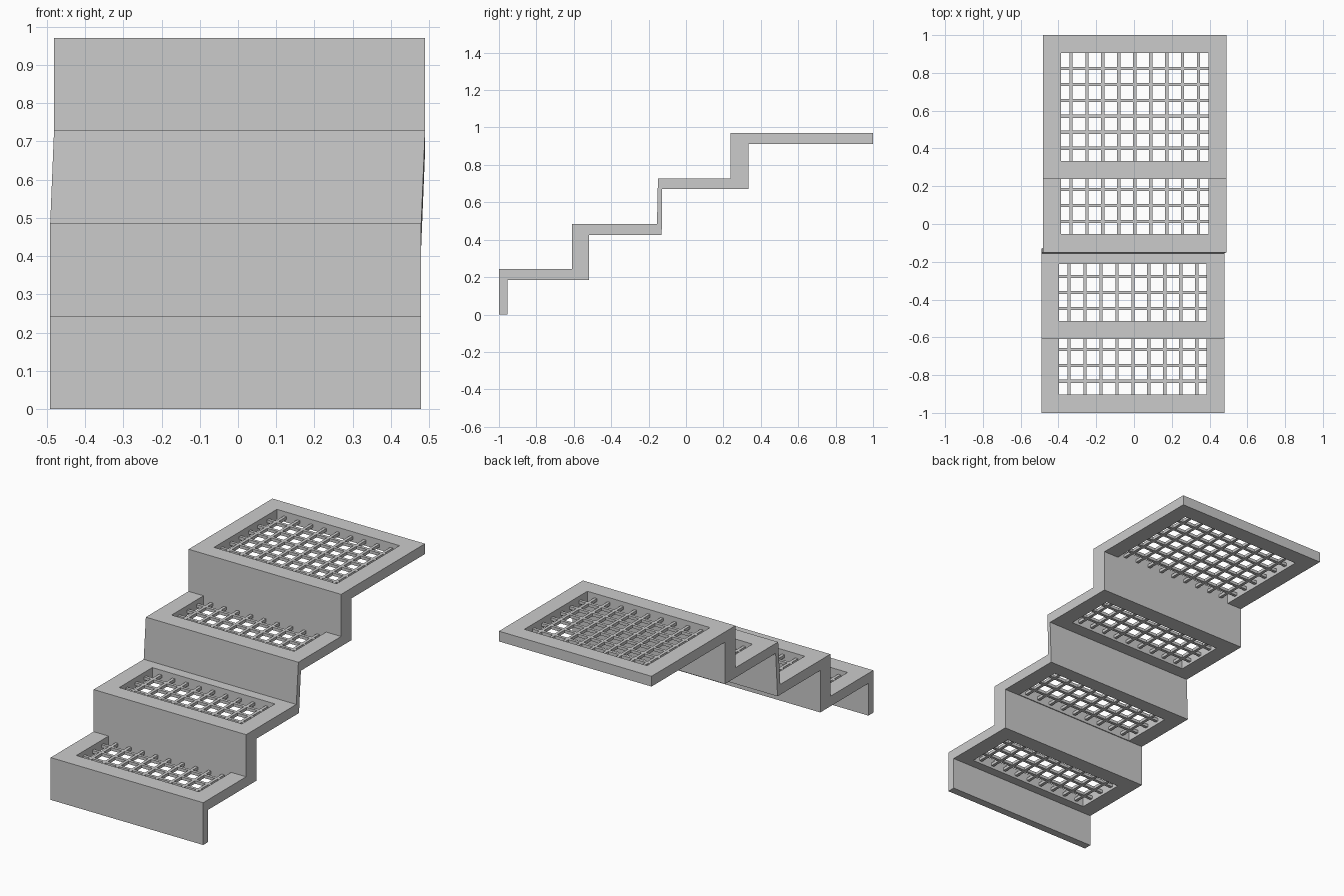
import bpy, bmesh
from mathutils import Matrix, Vector

if "Cube" in bpy.data.objects:
    bpy.data.objects.remove(bpy.data.objects["Cube"])

HALF = 0.485      # half width of the stairs
RAIL_IN = 0.39    # half width of the tread openings
BAR = 0.017       # grating bar thickness


def add_box(bm, lo, hi):
    lo, hi = Vector(lo), Vector(hi)
    m = Matrix.Translation((lo + hi) / 2) @ Matrix.Diagonal((*(hi - lo), 1))
    bmesh.ops.create_cube(bm, size=1, matrix=m)


def make_object(name, bm):
    bmesh.ops.recalc_face_normals(bm, faces=bm.faces)
    me = bpy.data.meshes.new(name)
    bm.to_mesh(me)
    bm.free()
    ob = bpy.data.objects.new(name, me)
    bpy.context.collection.objects.link(ob)
    return ob


def shift(z):
    # the upper flight sits slightly to the right of the lower one
    return 0.004 if z > 0.6 else -0.006


# Stair body: side profile (y, z) extruded across the width
profile = [(-1, 0), (-1, 0.243), (-0.61, 0.243), (-0.61, 0.485),
           (-0.155, 0.485), (-0.15, 0.728), (0.238, 0.728), (0.238, 0.97),
           (1, 0.97), (1, 0.911), (0.333, 0.911), (0.333, 0.671),
           (-0.127, 0.671), (-0.13, 0.426), (-0.518, 0.426), (-0.518, 0.185),
           (-0.955, 0.185), (-0.955, 0)]
bm = bmesh.new()
left = [bm.verts.new((shift(z) - HALF, y, z)) for y, z in profile]
right = [bm.verts.new((shift(z) + HALF, y, z)) for y, z in profile]
bm.faces.new(left)
bm.faces.new(right[::-1])
for i in range(len(profile)):
    j = (i + 1) % len(profile)
    bm.faces.new((left[i], left[j], right[j], right[i]))
body = make_object("stair_body", bm)

# Treads: top height, opening start and end, first bar, number of cross bars
treads = [(0.243, -0.902, -0.61, -0.833, 3),
          (0.485, -0.513, -0.213, -0.447, 3),
          (0.728, -0.052, 0.238, 0.013, 3),
          (0.97, 0.333, 0.905, 0.401, 6)]

# Openings cut through the treads
bm = bmesh.new()
for top, y0, y1, _, _ in treads:
    s = shift(top)
    add_box(bm, (s - RAIL_IN, y0, top - 0.09), (s + RAIL_IN, y1, top + 0.03))
cutter = make_object("opening_cutter", bm)
cutter.hide_render = True
cutter.hide_viewport = True
cut = body.modifiers.new("openings", 'BOOLEAN')
cut.operation = 'DIFFERENCE'
cut.solver = 'EXACT'
cut.object = cutter

# Gratings: crossing bars set inside each opening
for n, (top, y0, y1, first, count) in enumerate(treads, 1):
    bm = bmesh.new()
    s = shift(top)
    z0, z1 = top - 0.043, top - 0.043 + BAR
    for i in range(-4, 5):
        x = s + i * 0.0845
        add_box(bm, (x - BAR / 2, y0 - 0.005, z0), (x + BAR / 2, y1 + 0.005, z1))
    for i in range(count):
        y = first + i * 0.0845
        add_box(bm, (s - RAIL_IN - 0.005, y - BAR / 2, z0),
                (s + RAIL_IN + 0.005, y + BAR / 2, z1))
    make_object(f"tread_grating_{n}", bm)
